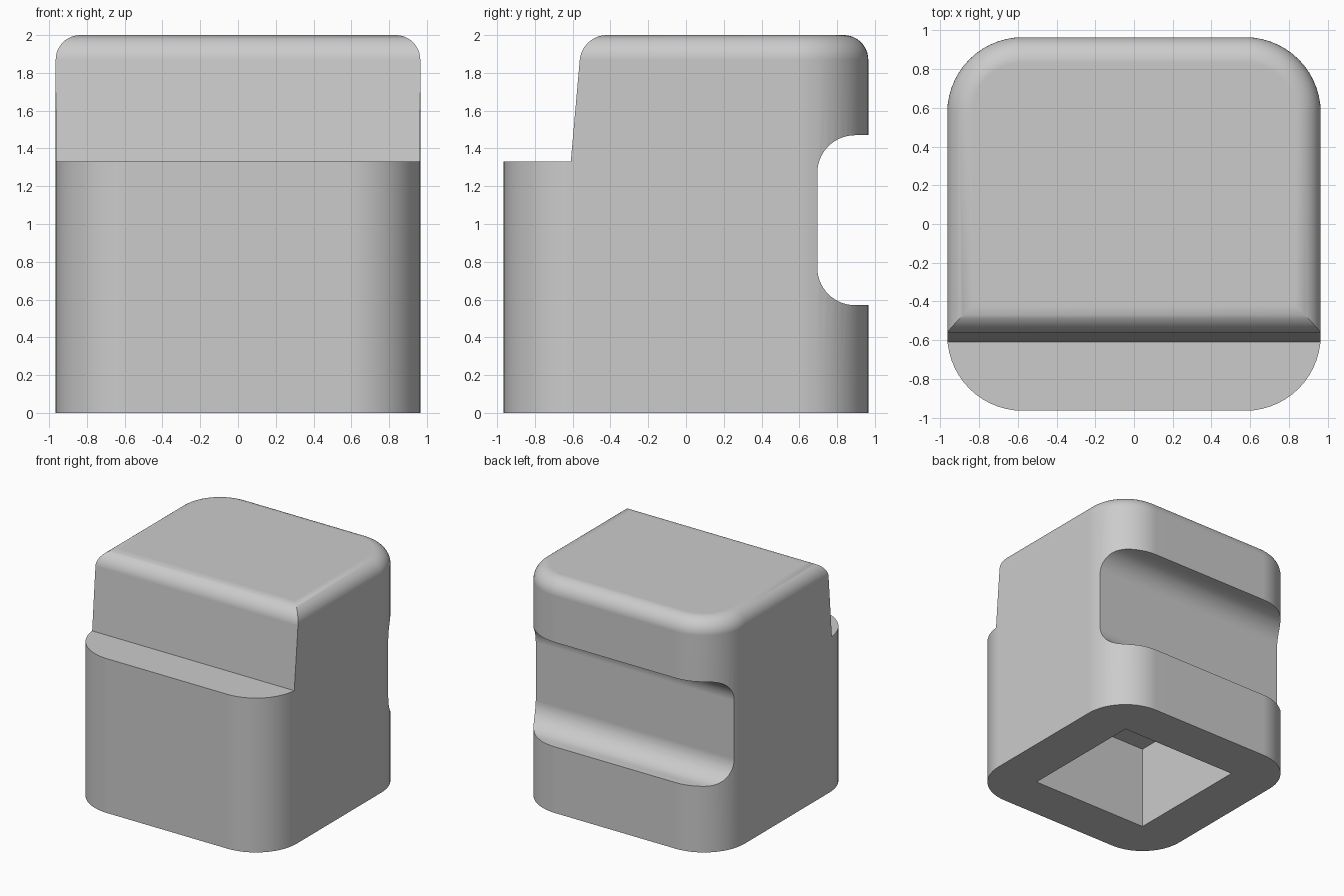
import bpy, bmesh, math

HALF, CORNER, TOP = 0.965, 0.39, 2.0
STEP_Z, FILLET = 1.33, 0.13

default = bpy.data.objects.get("Cube")
if default:
    bpy.data.objects.remove(default, do_unlink=True)

grey = bpy.data.materials.new("plain_grey")
grey.use_nodes = True
colour = (0.6, 0.6, 0.6, 1)
grey.diffuse_color = colour
grey.node_tree.nodes["Principled BSDF"].inputs["Base Color"].default_value = colour


def arc(cx, cy, r, start, end, steps=14):
    angles = [math.radians(start + (end - start) * i / steps) for i in range(steps + 1)]
    return [(cx + r * math.cos(a), cy + r * math.sin(a)) for a in angles]


def prism(name, profile, place, low, high):
    """Extrude a 2D profile from low to high; place maps (u, v, depth) to x, y, z."""
    bm = bmesh.new()
    base = bm.faces.new([bm.verts.new(place(u, v, low)) for u, v in profile])
    new = bmesh.ops.extrude_face_region(bm, geom=[base])["geom"]
    shift = [b - a for a, b in zip(place(0, 0, low), place(0, 0, high))]
    bmesh.ops.translate(bm, vec=shift, verts=[g for g in new if isinstance(g, bmesh.types.BMVert)])
    bmesh.ops.recalc_face_normals(bm, faces=bm.faces)
    mesh = bpy.data.meshes.new(name)
    bm.to_mesh(mesh)
    bm.free()
    mesh.materials.append(grey)
    obj = bpy.data.objects.new(name, mesh)
    bpy.context.collection.objects.link(obj)
    return obj


def upright(u, v, d):
    return (u, v, d)


def sideways(u, v, d):
    return (d, u, v)


def cut(target, cutter):
    mod = target.modifiers.new("cut", "BOOLEAN")
    mod.operation, mod.solver, mod.object = "DIFFERENCE", "EXACT", cutter
    bpy.context.view_layer.objects.active = target
    bpy.ops.object.modifier_apply(modifier=mod.name)
    bpy.data.objects.remove(cutter, do_unlink=True)


# Body with rounded upright corners
c = HALF - CORNER
outline = []
for i, (sx, sy) in enumerate([(1, 1), (-1, 1), (-1, -1), (1, -1)]):
    outline += arc(sx * c, sy * c, CORNER, 90 * i, 90 * i + 90)
body = prism("body", outline, upright, 0, TOP)

# Front step with a slightly leaning wall
step = [(-2, STEP_Z), (-0.61, STEP_Z), (-0.542, 2.1), (-2, 2.1)]
cut(body, prism("step_cutter", step, sideways, -2, 2))

# Rounded rim of the top
bm = bmesh.new()
bm.from_mesh(body.data)
rim = [e for e in bm.edges if all(v.co.z > TOP - 0.001 for v in e.verts)
       and any(f.normal.z < 0.9 for f in e.link_faces)]
bmesh.ops.bevel(bm, geom=rim, offset=FILLET, offset_type="OFFSET", segments=12,
                profile=0.5, affect="EDGES", clamp_overlap=False)
bm.to_mesh(body.data)
bm.free()

# Back groove with rounded inner corners
r, depth_y, low, high = 0.2, 0.695, 0.57, 1.47
groove = ([(2, low)] + arc(depth_y + r, low + r, r, 270, 180)
          + arc(depth_y + r, high - r, r, 180, 90) + [(2, high)])
cut(body, prism("groove_cutter", groove, sideways, -2, 2))

# Square socket underneath
h = 0.566
cut(body, prism("socket_cutter", [(-h, -h), (h, -h), (h, h), (-h, h)], upright, -0.5, 0.73))

# Smooth shading with crisp edges
bpy.ops.object.select_all(action="DESELECT")
body.select_set(True)
bpy.context.view_layer.objects.active = body
bpy.ops.object.shade_smooth_by_angle(angle=math.radians(30))
weighted = body.modifiers.new("even_shading", "WEIGHTED_NORMAL")
weighted.keep_sharp = True
